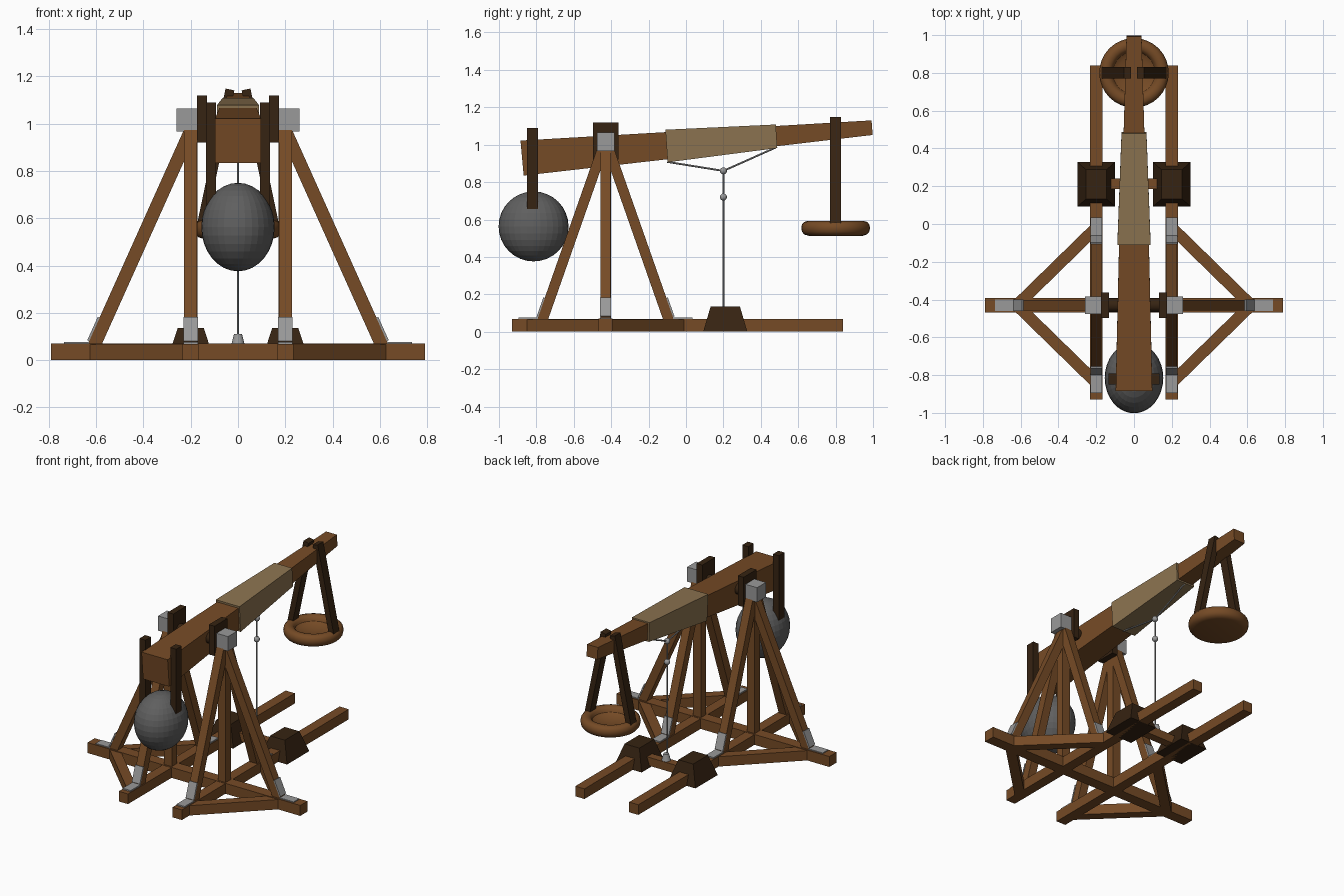
import bpy, bmesh, math
from mathutils import Vector

if "Cube" in bpy.data.objects:
    bpy.data.objects.remove(bpy.data.objects["Cube"])


def material(name, rgb):
    m = bpy.data.materials.new(name)
    m.diffuse_color = (*rgb, 1)
    m.use_nodes = True
    m.node_tree.nodes["Principled BSDF"].inputs["Base Color"].default_value = m.diffuse_color
    return m


WOOD = material("brown wood", (0.18, 0.07, 0.019))
DARK = material("dark wood", (0.037, 0.017, 0.006))
TAN = material("tan wrap", (0.26, 0.172, 0.08))
STEEL = material("light grey metal", (0.32, 0.32, 0.32))
STONE = material("grey stone", (0.115, 0.115, 0.115))


def finish(name, bm, mat, smooth=False):
    bmesh.ops.recalc_face_normals(bm, faces=bm.faces)
    me = bpy.data.meshes.new(name)
    bm.to_mesh(me)
    bm.free()
    me.materials.append(mat)
    ob = bpy.data.objects.new(name, me)
    bpy.context.collection.objects.link(ob)
    if smooth:
        bpy.context.view_layer.objects.active = ob
        ob.select_set(True)
        bpy.ops.object.shade_smooth_by_angle(angle=math.radians(35))
        ob.select_set(False)
    return ob


def loft(name, rings, mat):
    """Skin a row of four-cornered rings and cap both ends."""
    bm = bmesh.new()
    rows = [[bm.verts.new(p) for p in r] for r in rings]
    for a, b in zip(rows, rows[1:]):
        for i in range(4):
            j = (i + 1) % 4
            bm.faces.new((a[i], a[j], b[j], b[i]))
    bm.faces.new(rows[0])
    bm.faces.new(rows[-1])
    return finish(name, bm, mat)


def rect(cx, cy, z, hx, hy):
    return [(cx + i * hx, cy + j * hy, z) for i, j in ((-1, -1), (1, -1), (1, 1), (-1, 1))]


def box(name, x, y, z, mat):
    cx, cy, hx, hy = sum(x) / 2, sum(y) / 2, (x[1] - x[0]) / 2, (y[1] - y[0]) / 2
    return loft(name, [rect(cx, cy, z[0], hx, hy), rect(cx, cy, z[1], hx, hy)], mat)


def beam(name, a, b, w, h, mat):
    """Square timber from a to b; w is the horizontal thickness."""
    a, b = Vector(a), Vector(b)
    q = (b - a).to_track_quat('Z', 'Y')
    ring = [q @ Vector((i * w / 2, j * h / 2, 0)) for i, j in ((-1, -1), (1, -1), (1, 1), (-1, 1))]
    return loft(name, [[a + p for p in ring], [b + p for p in ring]], mat)


def rod(name, a, b, r, mat, seg=10, r2=None):
    a, b = Vector(a), Vector(b)
    bm = bmesh.new()
    bmesh.ops.create_cone(bm, cap_ends=True, segments=seg, radius1=r,
                          radius2=r if r2 is None else r2, depth=(b - a).length)
    q = (b - a).to_track_quat('Z', 'Y')
    for v in bm.verts:
        v.co = q @ v.co + (a + b) / 2
    return finish(name, bm, mat, seg > 4)


def ball(name, c, r, mat, seg, smooth):
    bm = bmesh.new()
    bmesh.ops.create_uvsphere(bm, u_segments=seg, v_segments=seg // 2, radius=1)
    for v in bm.verts:
        v.co = Vector((v.co.x * r[0], v.co.y * r[1], v.co.z * r[2])) + Vector(c)
    return finish(name, bm, mat, smooth)


PY = -0.43  # pivot line

# Base cross beam and rear tie
box("base_cross_beam", (-0.79, 0.79), (PY - 0.038, PY + 0.038), (0, 0.07), WOOD)
box("rear_tie_beam", (-0.2, 0.2), (0.185, 0.24), (0.01, 0.066), WOOD)


def leg(name, foot, top, out):
    """Leaning leg with a bent metal foot bracket on its outer face."""
    foot, top, out = Vector(foot), Vector(top), Vector(out)
    u = (top - foot).normalized()
    beam(name, foot - u * 0.02, top, 0.055, 0.055, WOOD)
    n = (out - u * out.dot(u)).normalized() * 0.031
    beam(name + "_bracket", foot + n, foot + n + u * 0.108, 0.06, 0.009, STEEL)
    start = foot + out * 0.025
    start.z = 0.072
    beam(name + "_foot_plate", start, start + out * 0.105, 0.06, 0.009, STEEL)


for s, side in ((-1, "left"), (1, "right")):
    x = 0.2 * s
    # Ground frame
    box(side + "_rail", (x - 0.034, x + 0.034), (-0.93, 0.84), (0, 0.068), WOOD)
    for d, end in ((-1, "front"), (1, "back")):
        beam(f"{side}_{end}_diagonal", (0.19 * s, PY + 0.42 * d, 0.033), (0.62 * s, PY, 0.033),
             0.062, 0.066, WOOD)
        leg(f"{side}_{end}_leg", (x, PY + 0.335 * d, 0.07), (x, PY + 0.012 * d, 0.99), (0, d, 0))
    leg(side + "_side_leg", (0.605 * s, PY, 0.07), (0.205 * s, PY, 0.96), (s, 0, 0))
    box(side + "_post", (x - 0.029, x + 0.029), (PY - 0.028, PY + 0.028), (0.05, 0.98), WOOD)
    # Pivot bearing
    xs = sorted((0.168 * s, 0.26 * s))
    box(side + "_bearing_cap", xs, (PY - 0.047, PY + 0.047), (0.967, 1.065), STEEL)
    xs = sorted((0.132 * s, 0.174 * s))
    box(side + "_bearing_plate", xs, (PY - 0.068, PY + 0.068), (0.92, 1.12), DARK)
    # Counterweight hanger
    xs = sorted((0.092 * s, 0.136 * s))
    box(side + "_hanger", xs, (-0.85, -0.792), (0.655, 1.09), DARK)
    # Tapered weight block on the rail
    loft(side + "_anchor_block", [rect(x, 0.21, 0, 0.1, 0.118), rect(x, 0.21, 0.136, 0.055, 0.078)], DARK)
    # Basket strap
    beam(side + "_basket_strap", (0.034 * s, 0.8, 1.145), (0.157 * s, 0.8, 0.56), 0.06, 0.038, DARK)

rod("axle", (-0.16, PY, 0.995), (0.16, PY, 0.995), 0.035, DARK, 16)


# Tapered throwing arm and wrap: (y top, z top, y bottom, z bottom, half width)
def arm(name, sections, mat):
    loft(name, [[(-h, yb, zb), (h, yb, zb), (h, yt, zt), (-h, yt, zt)]
                for yt, zt, yb, zb, h in sections], mat)


arm("throwing_arm", [(-0.885, 1.022, -0.868, 0.835, 0.097), (-0.11, 1.067, -0.1, 0.922, 0.079),
                     (0.48, 1.1, 0.485, 0.992, 0.055), (0.992, 1.13, 0.998, 1.052, 0.04)], WOOD)
arm("arm_wrap", [(-0.11, 1.08, -0.098, 0.906, 0.088), (0.48, 1.108, 0.488, 0.982, 0.066)], TAN)

# Counterweight
ball("counterweight", (0, -0.815, 0.563), (0.155, 0.187, 0.187), STONE, 32, False)

# Bridle rope and pull rope
KNOT = (0, 0.2, 0.86)
rod("front_bridle_rope", (0, -0.1, 0.908), KNOT, 0.005, STEEL)
rod("back_bridle_rope", (0, 0.48, 0.985), KNOT, 0.005, STEEL)
rod("pull_rope", (0, 0.2, 0.08), KNOT, 0.005, STEEL)
for z, name in ((0.86, "upper_knot"), (0.72, "lower_knot")):
    ball(name, (0, 0.2, z), (0.019,) * 3, STEEL, 16, True)
rod("rope_anchor", (0, 0.21, 0.06), (0, 0.21, 0.11), 0.03, STEEL, 12, 0.017)

# Basket: turned dish with a rounded rim
profile = [(0, 0.516), (0.145, 0.513), (0.168, 0.52), (0.18, 0.535), (0.184, 0.555), (0.18, 0.574),
           (0.168, 0.587), (0.15, 0.592), (0.132, 0.588), (0.119, 0.578), (0.112, 0.56),
           (0.088, 0.545), (0, 0.54)]
bm = bmesh.new()
pts = [bm.verts.new((r, 0.8, z)) for r, z in profile]
edges = [bm.edges.new(p) for p in zip(pts, pts[1:])]
bmesh.ops.spin(bm, geom=pts + edges, cent=(0, 0.8, 0), axis=(0, 0, 1), angle=math.tau, steps=32)
bmesh.ops.remove_doubles(bm, verts=bm.verts, dist=1e-4)
finish("basket", bm, WOOD, True)
